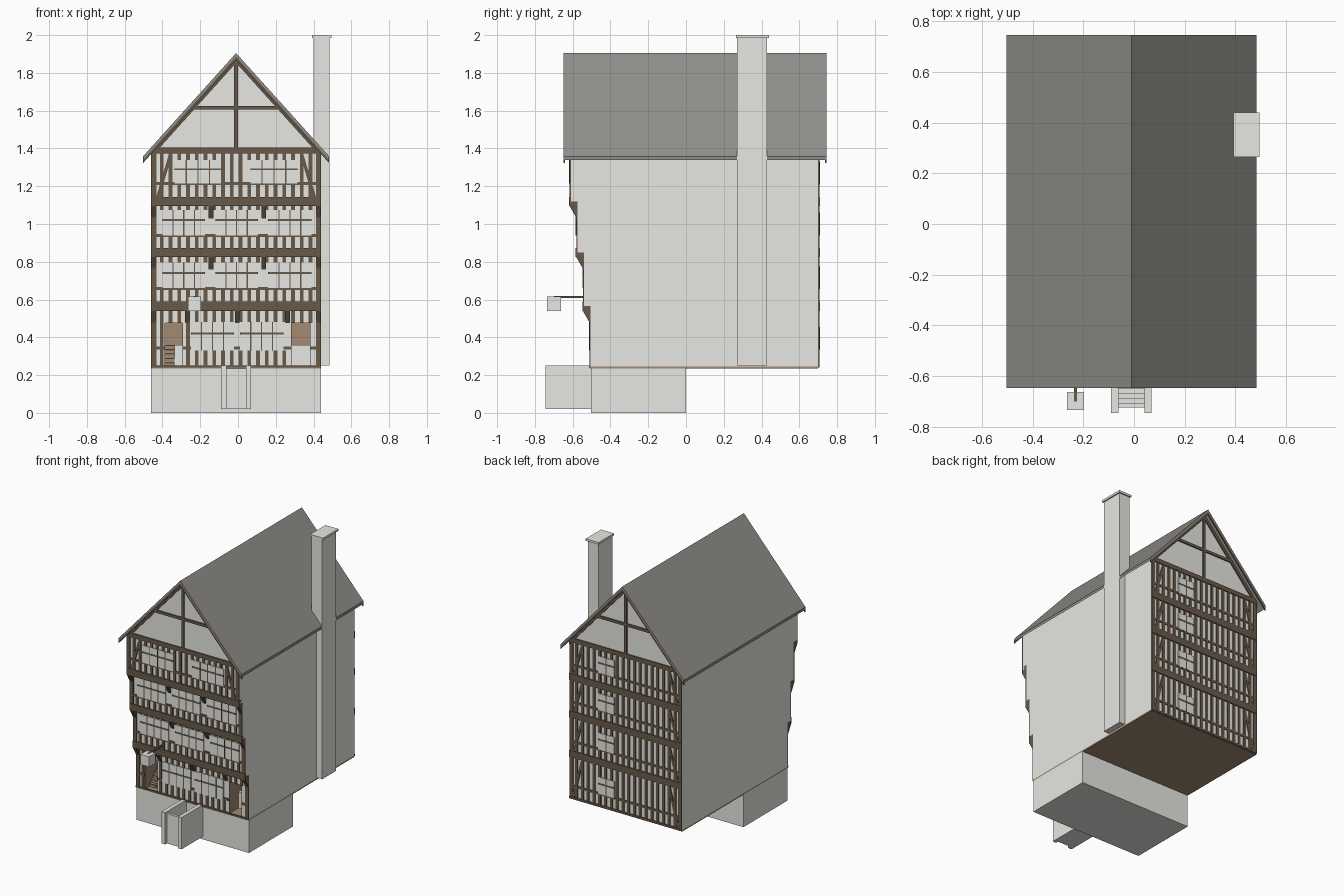
import bpy, bmesh
from mathutils import Matrix, Vector

cube = bpy.data.objects.get("Cube")
if cube:
    bpy.data.objects.remove(cube)


def material(name, color):
    m = bpy.data.materials.new(name)
    m.use_nodes = True
    m.diffuse_color = (*color, 1)
    m.node_tree.nodes["Principled BSDF"].inputs["Base Color"].default_value = (*color, 1)
    return m


PLASTER = material("pale plaster", (0.8, 0.8, 0.76))
TIMBER = material("dark timber", (0.14, 0.1, 0.067))
ROOF = material("grey roof", (0.28, 0.275, 0.255))
TAN = material("tan wood", (0.36, 0.255, 0.17))


def finish(name, bm, mat):
    bmesh.ops.recalc_face_normals(bm, faces=bm.faces)
    me = bpy.data.meshes.new(name)
    bm.to_mesh(me)
    bm.free()
    me.materials.append(mat)
    ob = bpy.data.objects.new(name, me)
    bpy.context.collection.objects.link(ob)
    return ob


def box(bm, x0, x1, y0, y1, z0, z1):
    size = Matrix.Diagonal((x1 - x0, y1 - y0, z1 - z0, 1))
    mid = Matrix.Translation(((x0 + x1) / 2, (y0 + y1) / 2, (z0 + z1) / 2))
    bmesh.ops.create_cube(bm, size=1, matrix=mid @ size)


def prism(bm, points, a, b, axis):
    """Extrude a profile: (y, z) along x, or (x, z) along y."""
    def place(p, t):
        return (t, p[0], p[1]) if axis == "x" else (p[0], t, p[1])
    face = bm.faces.new([bm.verts.new(place(p, a)) for p in points])
    out = bmesh.ops.extrude_face_region(bm, geom=[face])
    verts = [g for g in out["geom"] if isinstance(g, bmesh.types.BMVert)]
    bmesh.ops.translate(bm, verts=verts, vec=Vector(place((0, 0), b - a)))


def boxes(name, mat, *dims):
    bm = bmesh.new()
    for d in dims:
        box(bm, *d)
    return finish(name, bm, mat)


# Shared dimensions
CX, HALF, BACK = -0.01, 0.45, 0.7
L, R = CX - HALF, CX + HALF
FLOORS = [0.245, 0.565, 0.85, 1.12, 1.39]
FRONTS = [-0.505, -0.54, -0.575, -0.61]
EAVE, RIDGE, HALF_ROOF = 1.358, 1.905, 0.493
SLOPE = (RIDGE - EAVE) / HALF_ROOF
WALL_TOP = RIDGE - SLOPE * HALF - 0.025

# Plinth, floor slab and jettied body
boxes("stone_plinth", PLASTER, (L, R, -0.503, 0, 0, 0.235))
boxes("floor_slab", TAN, (L, R, -0.508, BACK, 0.235, 0.245))
profile = [(BACK, 0.245)]
for i, y in enumerate(FRONTS):
    profile.append((y, FLOORS[i]))
    profile.append((y, FLOORS[i + 1] if i < 3 else WALL_TOP))
profile.append((BACK, WALL_TOP))
bm = bmesh.new()
prism(bm, profile, L, R, "x")
body = finish("house_body", bm, PLASTER)

# Door openings
DOORS = [(-0.39, -0.29), (0.28, 0.385)]
DOOR_TOP, DEPTH = 0.475, -0.36
cutter = boxes("door_cutter", TAN, *[(a, b, -0.6, DEPTH, 0.2, DOOR_TOP) for a, b in DOORS])
cutter.hide_render = True
cutter.hide_viewport = True
cut = body.modifiers.new("door openings", "BOOLEAN")
cut.object = cutter
cut.operation = "DIFFERENCE"
cut.solver = "EXACT"
for side, (a, b) in zip(("right", "left"), DOORS):
    boxes(side + "_door_lining", TAN,
          (a, b, DEPTH - 0.004, DEPTH, 0.245, DOOR_TOP),
          (a, a + 0.003, -0.504, DEPTH, 0.245, DOOR_TOP),
          (b - 0.003, b, -0.504, DEPTH, 0.245, DOOR_TOP))
boxes("left_hall_block", PLASTER, (0.283, 0.382, -0.40, DEPTH, 0.245, 0.36))
boxes("right_hall_block", PLASTER, (-0.335, -0.293, -0.44, DEPTH, 0.245, 0.36))
steps = [(-0.387, -0.335, -0.46 + 0.02 * i, DEPTH, 0.245 + 0.023 * i, 0.268 + 0.023 * i)
         for i in range(5)]
boxes("hall_steps", TAN, *steps)
boxes("hall_step_edges", TIMBER,
      *[(a, b, y - 0.004, y, z1 - 0.006, z1) for a, b, y, _, z0, z1 in steps])

# Gable block
bm = bmesh.new()
prism(bm, [(L, WALL_TOP), (R, WALL_TOP), (CX, RIDGE - 0.025)], FRONTS[3], BACK, "y")
finish("gable_block", bm, PLASTER)


def strip_y(y, out, depth):
    return sorted((y, y + out * depth))


def brace(bm, xa, za, xb, zb, y, out, w=0.018):
    """A slanted timber with level ends."""
    ya, yb = strip_y(y, out, 0.006)
    prism(bm, [(xa, za), (xa + w, za), (xb + w, zb), (xb, zb)], ya, yb, "y")


def storey(name, y, out, z0, z1, rail, wins, cols, doors=(), braces=False):
    """Studs, rail, windows and braces of one storey on one face."""
    frame, panes = bmesh.new(), bmesh.new()
    ya, yb = strip_y(y, out, 0.006)
    holes = [(a, b, wz0, wz1) for a, b, wz0, wz1 in wins]
    holes += [(a, b, z0, DOOR_TOP) for a, b in doors]
    count = 19
    for i in range(count + 1):
        w = 0.028 if i in (0, count) else 0.02
        x = L + w / 2 + (2 * HALF - w) * i / count
        hit = [h for h in holes if h[0] - w / 2 < x < h[1] + w / 2]
        spans = [(z0, z1)]
        if hit:
            spans = [(z0, hit[0][2]), (hit[0][3], z1)]
        for s0, s1 in spans:
            if s1 - s0 > 0.005:
                box(frame, x - w / 2, x + w / 2, ya, yb, s0, s1)
    # Rail broken by doors
    edges = [L] + [e for d in doors for e in d] + [R]
    for a, b in zip(edges[::2], edges[1::2]):
        box(frame, a, b, ya, yb, rail - 0.009, rail + 0.007)
    # Panes and glazing bars
    pa, pb = strip_y(y, out, 0.007)
    ma, mb = strip_y(y, out, 0.009)
    for a, b, wz0, wz1 in wins:
        box(panes, a, b, pa, pb, wz0, wz1)
        for k in range(1, cols):
            x = a + (b - a) * k / cols
            box(frame, x - 0.003, x + 0.003, ma, mb, wz0, wz1)
        zm = wz0 + (wz1 - wz0) * 0.6
        box(frame, a, b, ma, mb, zm - 0.005, zm + 0.005)
    if braces:
        brace(frame, L + 0.02, z0, L + 0.1, z1, y, out)
        brace(frame, R - 0.038, z0, R - 0.118, z1, y, out)
    finish(name + "_timber_frame", frame, TIMBER)
    finish(name + "_window_panes", panes, PLASTER)


# Front and back storeys
NAMES = ["ground", "first", "second", "top"]
three = [(-0.4, -0.175), (-0.12, 0.105), (0.16, 0.39)]
FRONT_WINS = [
    ([(-0.25, -0.02), (0.01, 0.24)], 0.33, 0.48),
    (three, 0.66, 0.795),
    (three, 0.94, 1.075),
    ([(-0.335, -0.09), (0.065, 0.315)], 1.215, 1.34),
]
for i, (spans, wz0, wz1) in enumerate(FRONT_WINS):
    z0, z1 = FLOORS[i], FLOORS[i + 1]
    rail = wz0 + (0.015 if i == 0 else 0)
    storey("front_" + NAMES[i], FRONTS[i], -1, z0, z1, rail,
           [(a, b, wz0, wz1) for a, b in spans], 4,
           DOORS if i == 0 else (), i == 3)
    storey("back_" + NAMES[i], BACK, 1, z0, z1, z0 + 0.09,
           [(0.08, 0.21, z0 + 0.09, z0 + 0.21)], 2, (), True)

# Floor beams and jetty brackets
beams = [(L, R, FRONTS[0] - 0.008, FRONTS[0], 0.24, 0.252),
         (L, R, BACK, BACK + 0.008, 0.24, 0.255),
         (L, R, FRONTS[3] - 0.008, FRONTS[3], 1.373, 1.405),
         (L, R, BACK, BACK + 0.008, 1.373, 1.405)]
bm = bmesh.new()
for i in (1, 2, 3):
    z = FLOORS[i]
    beams.append((L, R, FRONTS[i] - 0.009, FRONTS[i - 1], z - 0.025, z + 0.024))
    beams.append((L, R, BACK, BACK + 0.009, z - 0.025, z + 0.024))
    y = FRONTS[i - 1] - 0.004
    xs = [L, -0.155, 0.125, R - 0.024] if i > 1 else [L, -0.28, -0.015, 0.25, R - 0.024]
    for x in xs:
        prism(bm, [(y, z - 0.09), (y, z - 0.025), (FRONTS[i] - 0.006, z - 0.025)],
              x, x + 0.024, "x")
boxes("floor_beams", TIMBER, *beams)
finish("jetty_brackets", bm, TIMBER)

# Gable timbers
bm = bmesh.new()
for y, out in ((FRONTS[3], -1), (BACK, 1)):
    ya, yb = strip_y(y, out, 0.008)
    box(bm, CX - 0.01, CX + 0.01, ya, yb, 1.4, 1.86)
    reach = (RIDGE - 0.025 - 1.615) / SLOPE
    box(bm, CX - reach, CX + reach, ya, yb, 1.605, 1.625)
    for s in (-1, 1):
        prism(bm, [(CX, RIDGE - 0.022), (CX, RIDGE - 0.052),
                   (CX + s * HALF, WALL_TOP - 0.027), (CX + s * HALF, WALL_TOP + 0.003)],
              ya, yb, "y")
finish("gable_timbers", bm, TIMBER)


# Roof and rake boards
def chevron(bm, top, bottom, y0, y1):
    prism(bm, [(CX - HALF_ROOF, EAVE - top), (CX, RIDGE - top), (CX + HALF_ROOF, EAVE - top),
               (CX + HALF_ROOF, EAVE - bottom), (CX, RIDGE - bottom),
               (CX - HALF_ROOF, EAVE - bottom)], y0, y1, "y")


bm = bmesh.new()
chevron(bm, 0, 0.02, -0.648, 0.745)
finish("roof", bm, ROOF)
bm = bmesh.new()
chevron(bm, 0.018, 0.036, -0.648, -0.64)
chevron(bm, 0.018, 0.036, 0.737, 0.745)
finish("rake_boards", bm, TIMBER)

# Chimney
boxes("chimney", PLASTER, (0.4, 0.485, 0.27, 0.43, 0.25, 1.988))
boxes("chimney_cap", PLASTER, (0.392, 0.495, 0.265, 0.44, 1.985, 2.0))

# Sunken entrance steps between cheek walls
boxes("entrance_cheeks", PLASTER, (-0.09, -0.062, -0.745, -0.5, 0.02, 0.25),
      (0.042, 0.07, -0.745, -0.5, 0.02, 0.25))
boxes("entrance_steps", PLASTER,
      *[(-0.063, 0.043, -0.725 + 0.019 * i, -0.706 + 0.019 * i, 0.02, 0.235 - 0.017 * i)
        for i in range(12)])

# Hanging sign
boxes("sign_bracket", TIMBER, (-0.236, -0.224, -0.7, -0.54, 0.607, 0.618))
boxes("sign_board", PLASTER, (-0.265, -0.197, -0.735, -0.663, 0.54, 0.615))
